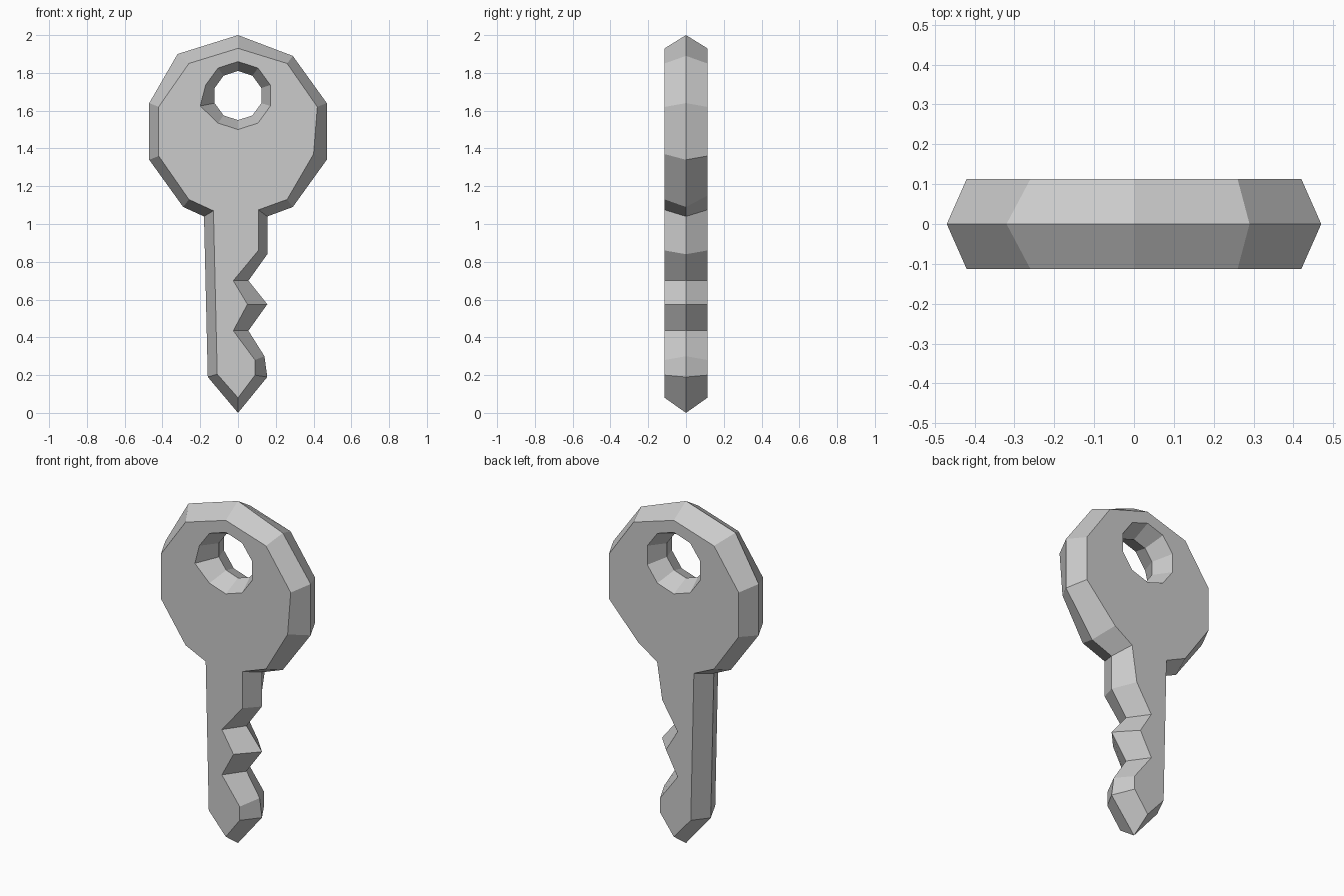
import bpy, bmesh, math

if "Cube" in bpy.data.objects:
    bpy.data.objects.remove(bpy.data.objects["Cube"])

HALF = 0.113  # half thickness at the flat faces

# Outline points clockwise from the top: (mid x, mid z, face x, face z)
OUTLINE = [
    (0, 2.0, 0, 1.93), (.29, 1.89, .26, 1.85), (.47, 1.64, .42, 1.62),
    (.47, 1.34, .42, 1.36), (.29, 1.09, .26, 1.13), (.155, 1.04, .108, 1.075),
    (.155, .84, .108, .86), (.055, .70, -.025, .70), (.155, .575, .05, .575),
    (.055, .435, -.025, .435), (.14, .30, .09, .28), (.155, .19, .09, .20),
    (0, 0, 0, .08), (-.16, .19, -.11, .205), (-.18, 1.04, -.13, 1.07),
    (-.29, 1.09, -.26, 1.13), (-.47, 1.34, -.42, 1.36), (-.47, 1.64, -.42, 1.62),
    (-.32, 1.90, -.26, 1.85),
]


def circle(radius, sides=10, z=1.68):
    return [(radius * math.sin(2 * math.pi * i / sides),
             z + radius * math.cos(2 * math.pi * i / sides)) for i in range(sides)]


bm = bmesh.new()


def ring(points, y):
    return [bm.verts.new((x, y, z)) for x, z in points]


def bridge(a, b):
    for i in range(len(a)):
        j = (i + 1) % len(a)
        bm.faces.new((a[i], a[j], b[j], b[i]))


def loop_edges(r):
    return [bm.edges.get((r[i], r[(i + 1) % len(r)])) for i in range(len(r))]


# Ridge loops at mid thickness, outside and inside the ring hole
outer_mid = ring([p[:2] for p in OUTLINE], 0)
hole_mid = ring(circle(.13), 0)

# Bevelled sides and flat face for front and back
for y in (-HALF, HALF):
    face_pts = [p[2:] for p in OUTLINE]
    hole_pts = circle(.18)
    if y < 0:
        face_pts[3] = (.40, 1.37)
        hole_pts[7] = (-.20, 1.625)
    else:
        face_pts[4] = (.225, 1.15)
        face_pts[6] = (.075, .86)
    outer, hole = ring(face_pts, y), ring(hole_pts, y)
    bridge(outer_mid, outer)
    bridge(hole_mid, hole)
    bmesh.ops.triangle_fill(bm, use_beauty=True,
                            edges=loop_edges(outer) + loop_edges(hole))

bmesh.ops.recalc_face_normals(bm, faces=bm.faces[:])
mesh = bpy.data.meshes.new("key")
bm.to_mesh(mesh)
bm.free()
bpy.context.collection.objects.link(bpy.data.objects.new("key", mesh))
